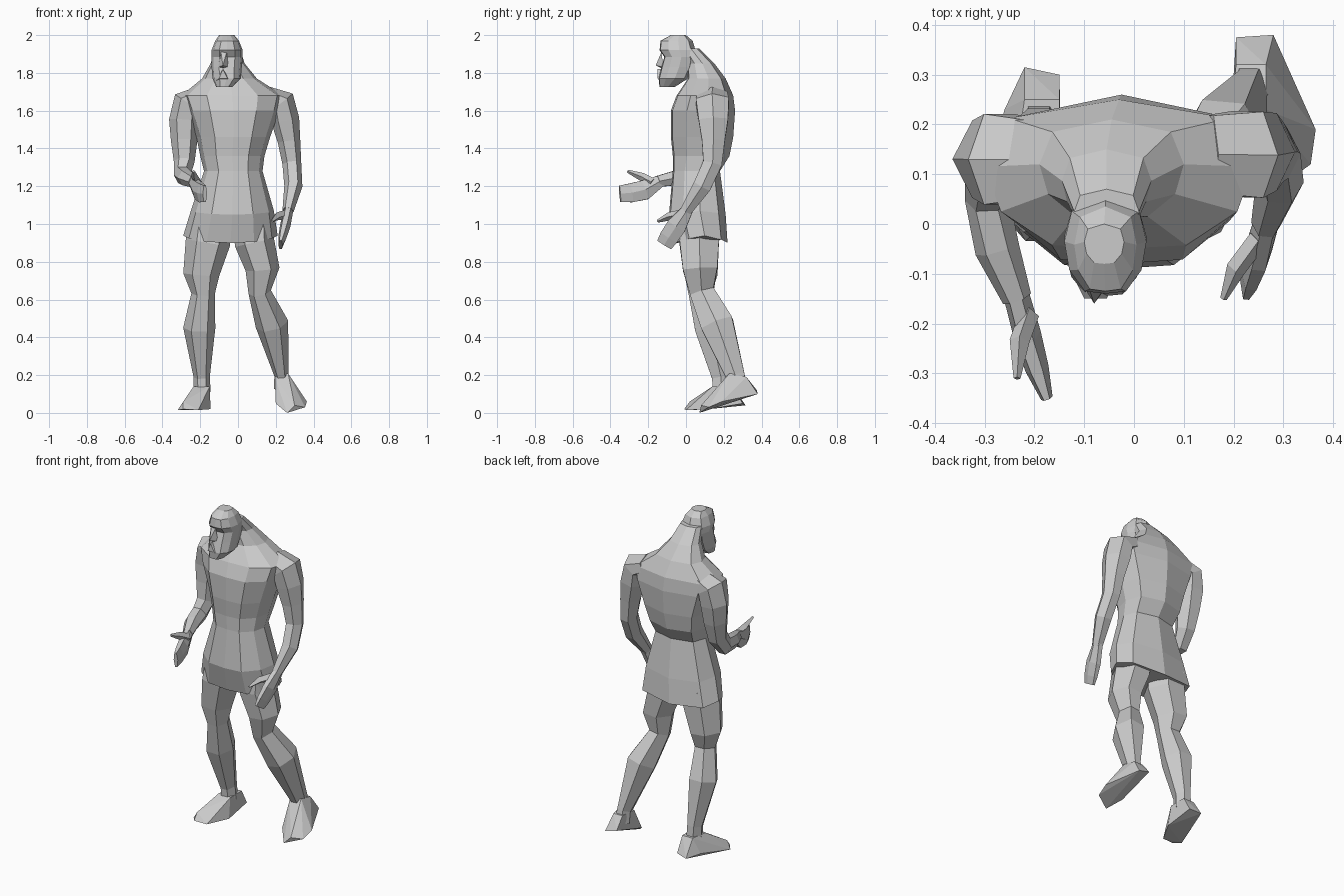
import bpy, bmesh
from math import pi, cos, sin
from mathutils import Vector


def finish(name, bm):
    bmesh.ops.recalc_face_normals(bm, faces=bm.faces)
    me = bpy.data.meshes.new(name)
    bm.to_mesh(me)
    bm.free()
    ob = bpy.data.objects.new(name, me)
    bpy.context.collection.objects.link(ob)
    return ob


def skin(name, rings):
    """Join successive rings of points into a closed faceted body."""
    bm = bmesh.new()
    vs = [[bm.verts.new(p) for p in r] for r in rings]
    n = len(vs[0])
    for a, b in zip(vs, vs[1:]):
        for i in range(n):
            j = (i + 1) % n
            bm.faces.new((a[i], a[j], b[j], b[i]))
    bm.faces.new(vs[0][::-1])
    bm.faces.new(vs[-1])
    return finish(name, bm)


HALF = [(0, -1), (.5, -.95), (.88, -.5), (1, .1), (.82, .75)]
SECTION = HALF + [(0, 1)] + [(-u, v) for u, v in HALF[:0:-1]]


def body(name, rows):
    """Horizontal sections: z, left x, right x, front y, back y, side lift."""
    rings = []
    for z, x0, x1, y0, y1, lift in rows:
        rings.append([((x0 + x1) / 2 + u * (x1 - x0) / 2,
                       (y0 + y1) / 2 + v * (y1 - y0) / 2,
                       z + lift * abs(u) ** 2 * (1 - abs(v) * .5)) for u, v in SECTION])
    return skin(name, rings)


def limb(name, rows, sides=6):
    """Tube along a path: x, y, z, half width, half depth."""
    pts = [Vector(r[:3]) for r in rows]
    rings = []
    for i, (p, r) in enumerate(zip(pts, rows)):
        t = (pts[min(i + 1, len(pts) - 1)] - pts[max(i - 1, 0)]).normalized()
        x = Vector((1, 0, 0))
        u = (x - t * x.dot(t)).normalized()
        v = t.cross(u)
        rings.append([p + u * r[3] * cos(2 * pi * k / sides) + v * r[4] * sin(2 * pi * k / sides)
                      for k in range(sides)])
    return skin(name, rings)


def hull(name, pts):
    bm = bmesh.new()
    for p in pts:
        bm.verts.new(p)
    res = bmesh.ops.convex_hull(bm, input=bm.verts)
    junk = {g for g in res["geom_interior"] + res["geom_unused"] if isinstance(g, bmesh.types.BMVert)}
    bmesh.ops.delete(bm, geom=list(junk), context='VERTS')
    return finish(name, bm)


# Tunic, chest, back and sloping neck
body("torso", [
    (.90, -.29, .21, -.05, .22, .04),
    (1.05, -.25, .19, -.09, .21, .02),
    (1.28, -.18, .13, -.07, .18, 0),
    (1.36, -.20, .14, -.07, .23, 0),
    (1.46, -.22, .17, -.08, .25, 0),
    (1.60, -.27, .22, -.08, .26, 0),
    (1.68, -.30, .24, -.05, .25, 0),
    (1.77, -.19, .10, .01, .21, 0),
    (1.85, -.145, .035, .01, .15, 0),
    (1.93, -.12, .01, -.03, .07, 0)])

# Head with beard and brow
body("head", [
    (1.725, -.115, -.03, -.14, -.06, 0),
    (1.77, -.135, .015, -.145, .01, 0),
    (1.83, -.14, .02, -.13, .04, 0),
    (1.885, -.14, .025, -.115, .05, 0),
    (1.92, -.14, .025, -.14, .05, 0),
    (1.97, -.12, .005, -.135, .035, 0),
    (2.0, -.10, -.02, -.08, .0, 0)])
hull("nose", [(-.09, -.13, 1.91), (-.06, -.13, 1.91), (-.105, -.12, 1.83),
              (-.05, -.12, 1.83), (-.08, -.16, 1.84), (-.075, -.12, 1.82)])
hull("moustache", [(-.08, -.15, 1.82), (-.115, -.12, 1.76), (-.04, -.12, 1.76),
                   (-.10, -.15, 1.77), (-.055, -.15, 1.77), (-.08, -.11, 1.82)])

# Arms, each running into a flat mitten hand
limb("right_arm", [
    (-.20, .13, 1.68, .05, .09), (-.27, .13, 1.645, .075, .105),
    (-.285, .13, 1.55, .08, .09), (-.285, .12, 1.44, .07, .075),
    (-.285, .10, 1.33, .055, .06), (-.295, .05, 1.26, .045, .055),
    (-.275, -.05, 1.245, .045, .045), (-.235, -.15, 1.225, .03, .034)])
limb("right_hand", [
    (-.24, -.13, 1.23, .026, .034), (-.215, -.22, 1.18, .028, .06),
    (-.195, -.29, 1.165, .024, .058), (-.175, -.35, 1.16, .012, .05)])
limb("right_thumb", [
    (-.21, -.18, 1.22, .02, .025), (-.23, -.235, 1.25, .02, .022),
    (-.235, -.31, 1.28, .007, .008)], 4)
limb("left_arm", [
    (.15, .14, 1.68, .05, .09), (.23, .14, 1.645, .075, .10),
    (.25, .145, 1.55, .075, .09), (.27, .145, 1.44, .06, .07),
    (.285, .14, 1.32, .05, .058), (.293, .085, 1.20, .048, .055),
    (.265, .0, 1.07, .03, .035)])
limb("left_hand", [
    (.268, .01, 1.08, .026, .034), (.25, -.05, .99, .028, .06),
    (.235, -.09, .93, .022, .058), (.225, -.115, .89, .012, .05)])
limb("left_thumb", [
    (.25, -.03, 1.05, .02, .025), (.205, -.09, 1.04, .02, .022),
    (.18, -.15, 1.015, .007, .008)], 4)

# Legs
limb("right_leg", [
    (-.15, .08, 1.0, .11, .12), (-.16, .07, .90, .118, .12),
    (-.195, .08, .73, .095, .10), (-.185, .075, .63, .062, .07),
    (-.205, .125, .45, .085, .09), (-.192, .185, .19, .043, .055),
    (-.19, .19, .11, .045, .055)])
limb("left_leg", [
    (.08, .08, 1.0, .11, .12), (.088, .07, .90, .105, .12),
    (.13, .075, .76, .09, .105), (.115, .085, .64, .06, .075),
    (.18, .165, .47, .088, .10), (.23, .26, .20, .038, .058),
    (.235, .275, .13, .045, .055)])

# Feet, the left one with a raised heel
hull("right_foot", [
    (-.235, .15, .14), (-.15, .14, .14), (-.15, .25, .14), (-.22, .25, .14),
    (-.26, .23, .05), (-.22, .315, .04), (-.15, .30, .05), (-.32, .03, .015),
    (-.29, -.01, .02), (-.21, .0, .015), (-.145, .12, .02), (-.29, .02, .06)])
hull("left_foot", [
    (.195, .22, .19), (.265, .23, .21), (.265, .32, .19), (.205, .32, .19),
    (.205, .375, .12), (.28, .38, .10), (.365, .19, .06), (.355, .12, .03),
    (.26, .07, .0), (.20, .14, .05), (.30, .08, .04)])
